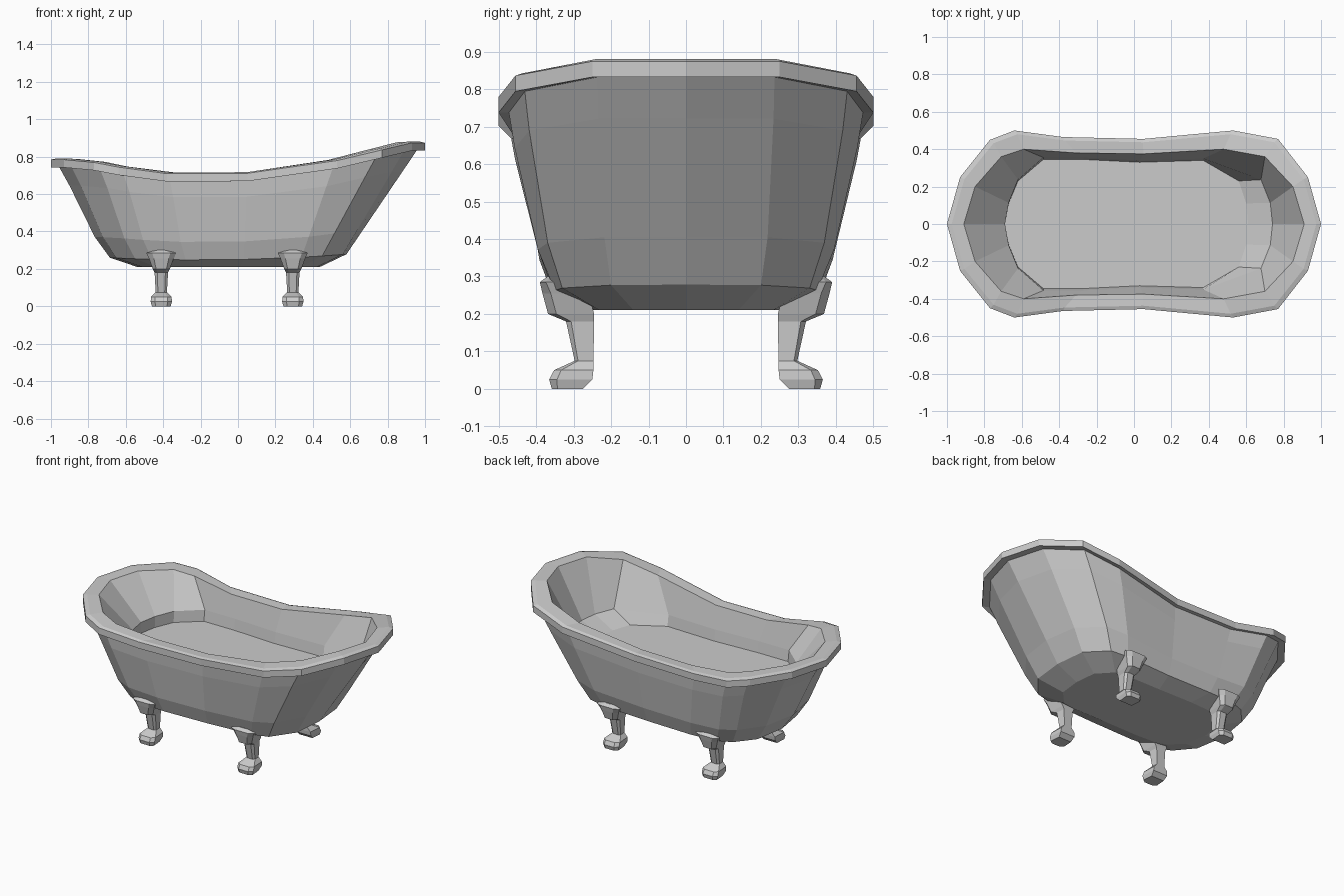
import bpy, bmesh

cube = bpy.data.objects.get("Cube")
if cube:
    bpy.data.objects.remove(cube)

grey = bpy.data.materials.new("plain grey")
grey.use_nodes = True
GREY = (0.6, 0.6, 0.6, 1)
grey.diffuse_color = GREY
grey.node_tree.nodes["Principled BSDF"].inputs["Base Color"].default_value = GREY


def loft(name, rings, cap_first=False, cap_last=False):
    """Skin a list of closed rings with flat quads."""
    bm = bmesh.new()
    rows = [[bm.verts.new(p) for p in ring] for ring in rings]
    for a, b in zip(rows, rows[1:]):
        for i in range(len(a)):
            j = (i + 1) % len(a)
            bm.faces.new((a[i], a[j], b[j], b[i]))
    if cap_first:
        bm.faces.new(rows[0][::-1])
    if cap_last:
        bm.faces.new(rows[-1])
    mesh = bpy.data.meshes.new(name)
    bm.to_mesh(mesh)
    bm.free()
    mesh.materials.append(grey)
    obj = bpy.data.objects.new(name, mesh)
    bpy.context.collection.objects.link(obj)
    return obj


def full(half):
    """Half outline (low end to high end) completed across y, counter-clockwise."""
    return [(x, -y, z) for x, y, z in half] + half[-2:0:-1]


def lerp(a, b, t, bulge_x, bulge_y):
    """Blend two half outlines, swelling the low end and the sides."""
    out = []
    for p, q in zip(a, b):
        x, y, z = (u + (v - u) * t for u, v in zip(p, q))
        out.append((x * bulge_x if x < 0 else x, y * bulge_y, z))
    return out


def adjust(half, sx, sy, dz):
    return [(x * sx, y * sy, z + dz) for x, y, z in half]


# Half outlines: rim edge, inner lip, lower body corner, basin floor
rim = [(-1, 0, .79), (-.93, .25, .79), (-.77, .45, .775), (-.64, .5, .75), (-.38, .465, .715),
       (.05, .455, .717), (.53, .5, .785), (.77, .455, .842), (.93, .25, .88), (1, 0, .88)]
lip_xy = [(-.91, 0), (-.85, .2), (-.71, .36), (-.59, .4), (-.31, .38),
          (.05, .375), (.48, .4), (.7, .36), (.85, .2), (.91, 0)]
corner_xy = [(-.685, 0), (-.65, .2), (-.55, .31), (-.46, .345), (-.28, .355),
             (.03, .35), (.34, .35), (.45, .33), (.56, .2), (.58, 0)]
floor_xy = [(-.69, 0), (-.67, .11), (-.62, .23), (-.485, .345), (-.27, .345),
            (.03, .33), (.37, .34), (.56, .23), (.6, .11), (.61, 0)]

lip = [(x, y, p[2] - .003) for (x, y), p in zip(lip_xy, rim)]
corner = [(x, y, .25 + .05 * x * x + .02 * x) for x, y in corner_xy]
base = [(x * .77 - .01, y * .7, .21) for x, y in corner_xy]
floor = [(x, y, .505) for x, y in floor_xy]
# Basin wall eases into the floor, most of all at the high end
cove = [(x + (.14 * (x - .05) / .6 if x > .5 else 0), y * 1.03, z + .07) for x, y, z in floor]
body_top = adjust(rim, .955, .945, -.048)

# Outer body with chamfered underside
loft("tub_body", [full(r) for r in (
    base, corner, lerp(corner, body_top, .23, 1.025, 1.045),
    lerp(corner, body_top, .8, 1, 1.02), body_top)], cap_first=True)

# Rim
loft("tub_rim", [full(r) for r in (
    body_top, adjust(rim, 1, 1, -.048), adjust(rim, 1, 1, -.006), adjust(rim, .975, .96, 0), lip)])

# Basin inside
loft("tub_basin", [full(r) for r in (lip, cove, floor)], cap_last=True)

# Legs: height, inner y, outer y, half width
LEG = [(0, .275, .358, .05), (.025, .25, .365, .057), (.05, .247, .352, .055),
       (.075, .247, .297, .03), (.18, .245, .32, .036), (.2, .245, .368, .046),
       (.255, .26, .383, .066), (.285, .3, .39, .08), (.3, .32, .37, .03)]


def leg_ring(cx, side, z, yin, yout, w):
    mid = yin + (yout - yin) * .82
    pts = [(-w * .9, yin), (w * .9, yin), (w, mid), (w * .6, yout), (-w * .6, yout), (-w, mid)]
    ring = [(cx + x, side * y, z) for x, y in pts]
    return ring if side > 0 else ring[::-1]


for end, cx in (("low", -.41), ("high", .293)):
    for place, side in (("front", -1), ("back", 1)):
        loft(f"{place}_leg_{end}_end", [leg_ring(cx, side, *s) for s in LEG], True, True)
